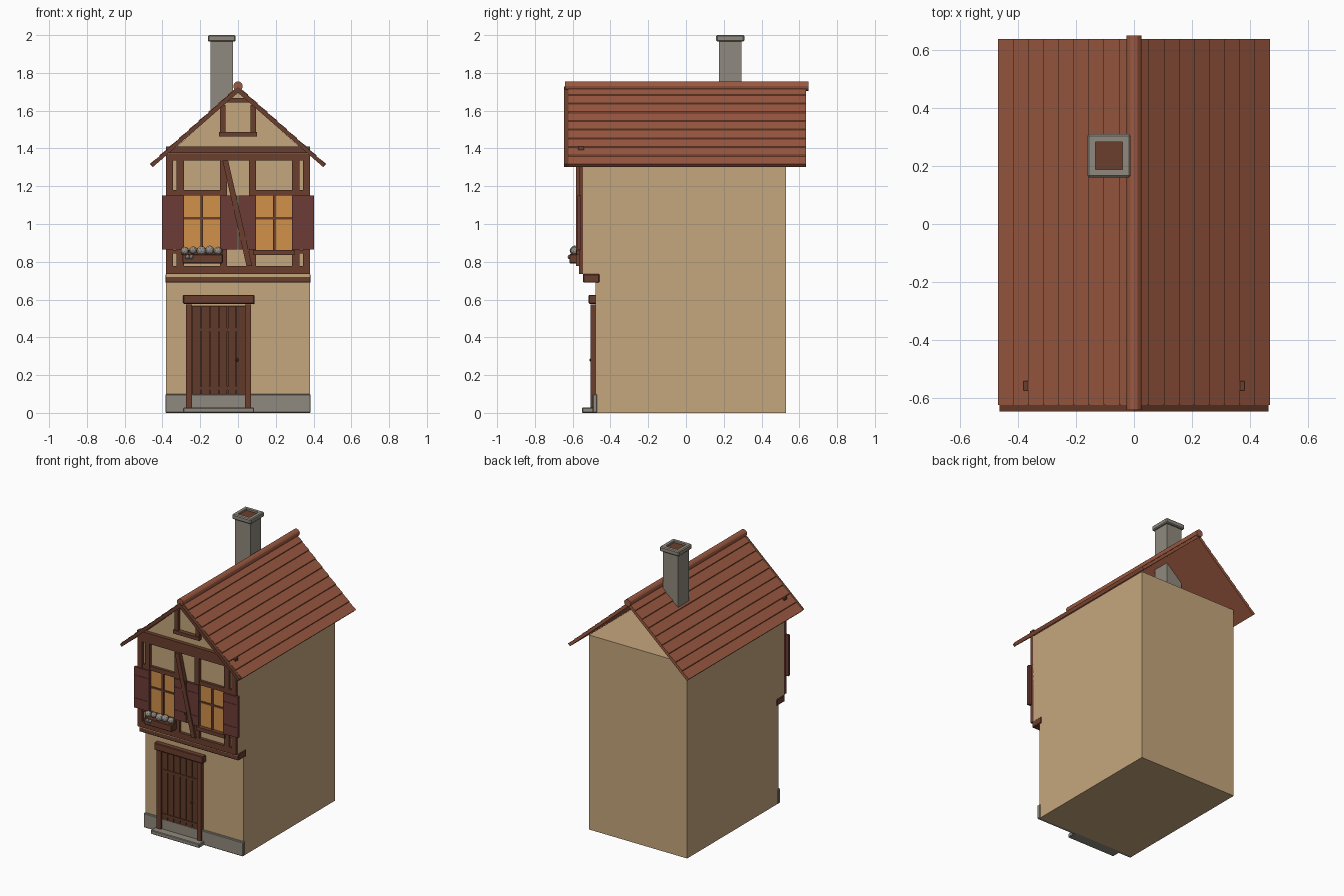
import bpy, bmesh, math
from mathutils import Matrix

if "Cube" in bpy.data.objects:
    bpy.data.objects.remove(bpy.data.objects["Cube"], do_unlink=True)


def material(name, r, g, b):
    m = bpy.data.materials.new(name)
    m.use_nodes = True
    m.diffuse_color = (r, g, b, 1)
    m.node_tree.nodes["Principled BSDF"].inputs["Base Color"].default_value = (r, g, b, 1)
    return m


PLASTER = material("plaster", .56, .385, .205)
ROOF = material("roof tile", .33, .10, .052)
TIMBER = material("timber", .145, .049, .026)
DOOR = material("door wood", .115, .042, .022)
SHUTTER = material("shutter red", .15, .045, .038)
STONE = material("stone", .28, .255, .21)
GLASS = material("lit glass", .64, .285, .068)
FLOWER = material("pale flower", .30, .28, .25)


def finish(name, bm, *mats):
    bmesh.ops.recalc_face_normals(bm, faces=bm.faces)
    mesh = bpy.data.meshes.new(name)
    bm.to_mesh(mesh)
    bm.free()
    for m in mats:
        mesh.materials.append(m)
    ob = bpy.data.objects.new(name, mesh)
    bpy.context.collection.objects.link(ob)
    return ob


def box(name, mat, x, y, z, bevel=0):
    """Box from (min, max) ranges on each axis."""
    bm = bmesh.new()
    bmesh.ops.create_cube(bm, size=1)
    for v in bm.verts:
        v.co = [r[0] if c < 0 else r[1] for c, r in zip(v.co, (x, y, z))]
    ob = finish(name, bm, mat)
    if bevel:
        mod = ob.modifiers.new("soft edge", "BEVEL")
        mod.width = bevel
        mod.segments = 1
    return ob


def prism(name, mat, outline, y):
    """Extrude an x-z outline along y."""
    bm = bmesh.new()
    face = bm.faces.new([bm.verts.new((px, y[0], pz)) for px, pz in outline])
    ext = bmesh.ops.extrude_face_region(bm, geom=[face])["geom"]
    for v in ext:
        if isinstance(v, bmesh.types.BMVert):
            v.co.y = y[1]
    return finish(name, bm, mat)


def ball(name, mat, centre, r):
    bm = bmesh.new()
    bmesh.ops.create_icosphere(bm, subdivisions=2, radius=r,
                               matrix=Matrix.Translation(centre))
    return finish(name, bm, mat)


SIDES = ((1, "left"), (-1, "right"))


def span(s, a, b):
    return tuple(sorted((s * a, s * b)))


# Walls: jettied upper storey, open roof space behind a thin front gable
box("lower_wall", PLASTER, (-.38, .38), (-.48, .53), (0, .72))
box("upper_wall", PLASTER, (-.38, .38), (-.545, .53), (.72, 1.36))
prism("front_gable", PLASTER, [(-.38, 1.36), (.38, 1.36), (0, 1.70)], (-.545, -.50))
box("plinth", STONE, (-.385, .385), (-.495, -.47), (0, .1), .004)
box("doorstep", STONE, (-.29, .085), (-.55, -.47), (0, .028), .004)

# Roof slopes with stepped tile rows, and barge boards
ROWS = 9
for s, side in SIDES:
    top = []
    for i in range(ROWS):
        for t, lift in ((i / ROWS, .006), ((i + 1) / ROWS, 0)):
            top.append((s * (.468 * (1 - t) + .004 * lift), 1.312 + .415 * t + lift))
    prism(side + "_roof", ROOF, top + [(0, 1.702), (s * .452, 1.302)], (-.622, .636))
    prism(side + "_barge_board", TIMBER,
          [(0, 1.727), (s * .462, 1.318), (s * .450, 1.302), (0, 1.695)], (-.645, -.62))

bm = bmesh.new()
bmesh.ops.create_cone(bm, cap_ends=True, segments=12, radius1=.025, radius2=.025, depth=1.288,
                      matrix=Matrix.Translation((0, .004, 1.73)) @ Matrix.Rotation(math.pi / 2, 4, "X"))
finish("ridge_tile", bm, ROOF)

# Chimney with a capped, sunken flue
box("chimney", STONE, (-.145, -.026), (.175, .294), (1.362, 1.972))
cap = box("chimney_cap", STONE, (-.16, -.012), (.16, .309), (1.966, 2))
cap.data.materials.append(TIMBER)
bm = bmesh.new()
bm.from_mesh(cap.data)
lid = max(bm.faces, key=lambda f: f.calc_center_median().z)
bmesh.ops.bevel(bm, geom=[e for e in bm.edges], offset=.006, segments=1, affect="EDGES")
lid = max(bm.faces, key=lambda f: f.calc_center_median().z)
bmesh.ops.inset_region(bm, faces=[lid], thickness=.03)
hole = bmesh.ops.extrude_face_region(bm, geom=[lid])["geom"]
for g in hole:
    if isinstance(g, bmesh.types.BMVert):
        g.co.z -= .012
    elif isinstance(g, bmesh.types.BMFace):
        g.material_index = 1
if lid.is_valid:
    bm.faces.remove(lid)
bm.to_mesh(cap.data)
bm.free()

# Horizontal timbers
FRONT = (-.566, -.54)
box("jetty_beam", TIMBER, (-.385, .385), (-.545, -.458), (.69, .735), .004)
box("storey_sill", TIMBER, (-.38, .38), FRONT, (.736, .778))
box("wall_plate", TIMBER, (-.38, .38), FRONT, (1.335, 1.373))
box("tie_beam", TIMBER, (-.38, .38), (-.572, -.54), (1.375, 1.41))
box("gable_sill", TIMBER, (-.1, .1), (-.575, -.54), (1.463, 1.487))
box("gable_collar", TIMBER, (-.062, .062), FRONT, (1.642, 1.668))

# Posts, windows and shutters, mirrored about the centre
for s, side in SIDES:
    for name, a, b in (("corner_post", .345, .38), ("outer_post", .287, .325), ("inner_post", .058, .095)):
        box(side + "_" + name, TIMBER, span(s, a, b), FRONT, (.778, 1.335))
    box(side + "_gable_post", TIMBER, span(s, .066, .094), FRONT, (1.487, 1.63))
    box(side + "_window_head", TIMBER, span(s, .058, .38), (-.563, -.54), (1.15, 1.18))
    box(side + "_window_sill", TIMBER, span(s, .08, .30), (-.58, -.54), (.836, .862))
    box(side + "_sill_rail", TIMBER, span(s, .287, .38), (-.56, -.54), (.845, .862))
    box(side + "_window_pane", GLASS, span(s, .095, .287), (-.551, -.543), (.862, 1.15))
    box(side + "_mullion", TIMBER, span(s, .184, .198), (-.56, -.545), (.862, 1.15))
    box(side + "_transom", TIMBER, span(s, .095, .287), (-.558, -.545), (1.024, 1.036))
    for where, a, b in (("outer", .287, .402), ("inner", .002, .095)):
        box(f"{side}_{where}_shutter", SHUTTER, span(s, a, b), (-.574, -.556), (.865, 1.15))
        for z in (.925, 1.085):
            box(f"{side}_{where}_shutter_batten", SHUTTER, span(s, a + .006, b - .006),
                (-.577, -.57), (z - .009, z + .009))

prism("diagonal_brace", TIMBER,
      [(-.082, 1.335), (-.052, 1.335), (.075, .778), (.045, .778)], (-.582, -.55))

# Flower box
box("flower_box", TIMBER, (-.295, -.08), (-.618, -.56), (.792, .84), .004)
for i, r in enumerate((.022, .02, .026, .024, .022)):
    ball("flower", FLOWER, (-.282 + .044 * i, -.59, .858 + .004 * (i % 2)), r)
for x in (-.268, -.247):
    ball("hanging_flower", FLOWER, (x, -.615, .825), .012)

# Door with frame, planks, straps and knob
box("left_door_post", TIMBER, (.038, .068), (-.506, -.47), (.028, .575))
box("right_door_post", TIMBER, (-.275, -.243), (-.506, -.47), (.028, .575))
box("door_lintel", TIMBER, (-.29, .087), (-.515, -.47), (.577, .625), .004)
box("door_backing", DOOR, (-.243, .038), (-.486, -.47), (.028, .568))
PLANKS = 6
w = .281 / PLANKS
for i in range(PLANKS):
    x = -.243 + i * w
    box("door_plank", DOOR, (x + .002, x + w - .002), (-.494, -.48), (.03, .566))
for z in (.13, .44):
    box("door_strap", DOOR, (-.235, .03), (-.498, -.49), (z - .009, z + .009))
ball("door_knob", TIMBER, (-.005, -.502, .28), .009)
